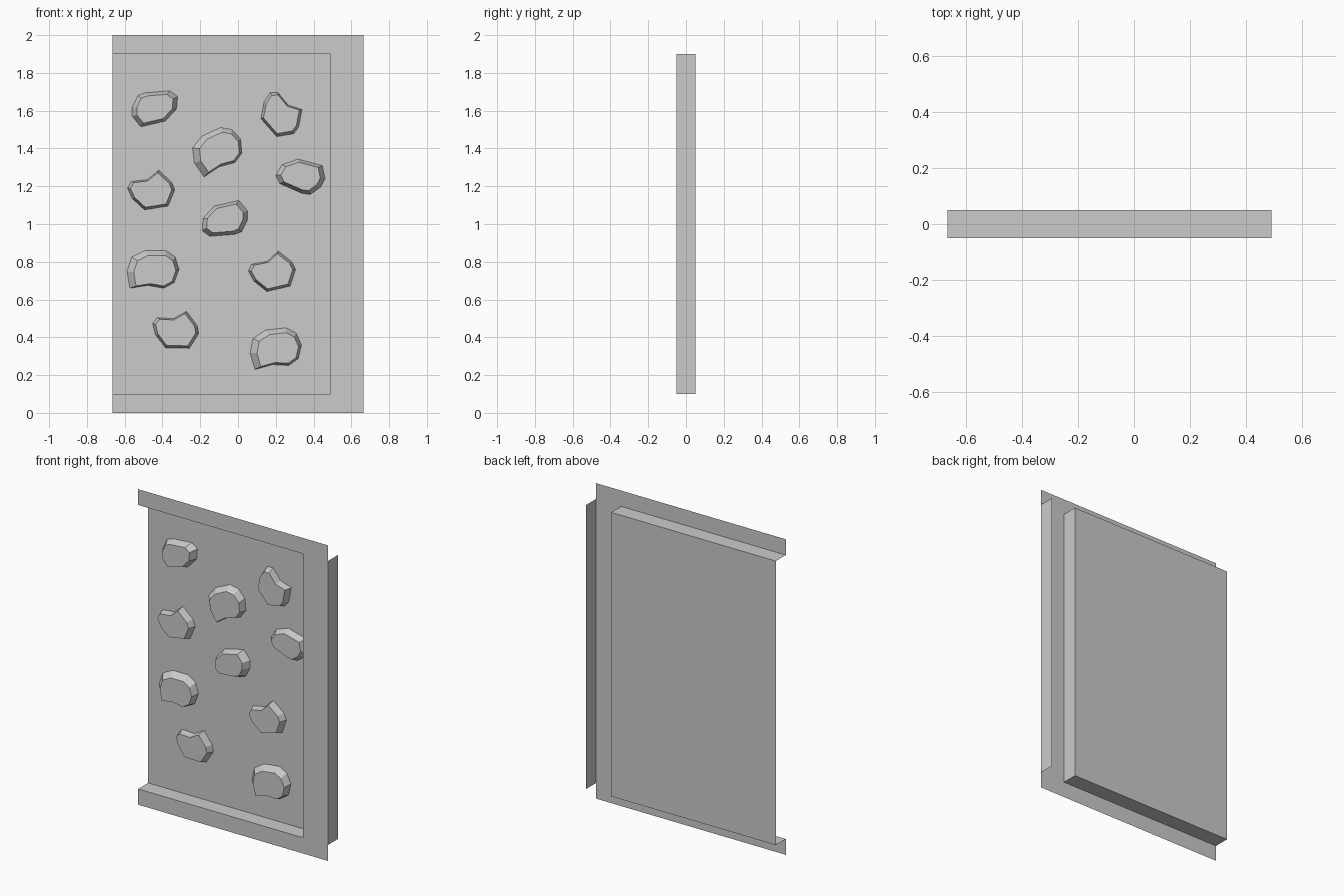
import bpy
from math import cos, sin, radians

if "Cube" in bpy.data.objects:
    bpy.data.objects.remove(bpy.data.objects["Cube"])

W, X1, H, Z0, Z1 = 0.665, 0.49, 2.0, 0.1, 1.9   # outer half width, recess edge, heights
FRONT, BACK = -0.05, 0.05


def make(name, verts, faces):
    mesh = bpy.data.meshes.new(name)
    mesh.from_pydata(verts, [], faces)
    mesh.update()
    obj = bpy.data.objects.new(name, mesh)
    bpy.context.collection.objects.link(obj)
    return obj


# Thin front frame: bottom and top bands joined by the right-hand band
def p(x, z, y=FRONT):
    return (x, y, z)


make("front_frame",
     [p(-W, 0), p(X1, 0), p(W, 0), p(-W, Z0), p(X1, Z0), p(W, Z0),
      p(-W, Z1), p(X1, Z1), p(W, Z1), p(-W, H), p(X1, H), p(W, H)],
     [(0, 1, 4, 3), (1, 2, 5, 4), (4, 5, 8, 7), (6, 7, 10, 9), (7, 8, 11, 10)])

# Recessed panel with floor, ceiling and right wall, open on the left
make("recessed_panel",
     [p(x, z, y) for y in (FRONT, BACK) for x, z in ((-W, Z0), (X1, Z0), (X1, Z1), (-W, Z1))],
     [(4, 5, 6, 7), (0, 1, 5, 4), (1, 2, 6, 5), (2, 3, 7, 6)])

# Return flange on the right outer edge
make("side_flange", [p(W, Z0), p(W, Z0, BACK), p(W, Z1, BACK), p(W, Z1)], [(0, 1, 2, 3)])

# Climbing hold shapes (hundredths of a unit): outline, cap scale, cap shift
ROUND = ([(-12, 1), (-9, 7), (-5, 8.5), (8, 9.5), (12, 6.5), (11.5, 0), (5.5, -6.5),
          (-7.5, -9.5), (-12, -4)], 0.80, (0, 0))
PEAKED = ([(-12.5, 1), (-10.5, 4.5), (-2, 5.5), (4, 10.5), (11, 4), (12.5, 0), (9, -8.5),
           (-3.5, -10.5), (-10, -4.5)], 0.87, (0, 0))
KIDNEY = ([(-12, -10), (-13.5, -1), (-11, 6.5), (-4, 10), (7, 10), (12, 6.5), (14, 0),
           (11.5, -7), (6, -10), (-2.5, -8.5)], 0.81, (1, -0.7))


def hold(name, shape, x, z, angle, depth=0.045):
    outline, k, (sx, sz) = shape
    c, s = cos(radians(angle)), sin(radians(angle))

    def turn(pts):
        return [((a * c - b * s) / 100, (a * s + b * c) / 100) for a, b in pts]

    base = turn(outline)
    cap = turn([(a * k + sx, b * k + sz) for a, b in outline])
    # place by the middle of the turned outline
    ox = x - (min(q[0] for q in base) + max(q[0] for q in base)) / 2
    oz = z - (min(q[1] for q in base) + max(q[1] for q in base)) / 2
    n = len(base)
    verts = [p(a + ox, b + oz, BACK) for a, b in base]
    verts += [p(a + ox, b + oz, BACK - depth) for a, b in cap]
    faces = [tuple(reversed(range(n, 2 * n)))]
    faces += [(i, n + i, n + (i + 1) % n, (i + 1) % n) for i in range(n)]
    make(name, verts, faces)


# Ten holds spread over the panel
for i, (shape, x, z, angle) in enumerate([
        (ROUND, -0.44, 1.61, 0), (ROUND, -0.07, 1.03, 180), (ROUND, 0.33, 1.25, 152),
        (PEAKED, -0.46, 1.18, 0), (PEAKED, 0.18, 0.75, 4), (PEAKED, -0.33, 0.44, -10),
        (PEAKED, 0.23, 1.58, -58), (KIDNEY, -0.45, 0.76, 0), (KIDNEY, 0.20, 0.34, 7),
        (KIDNEY, -0.11, 1.38, 25)]):
    hold(f"climbing_hold_{i + 1}", shape, x, z, angle)
